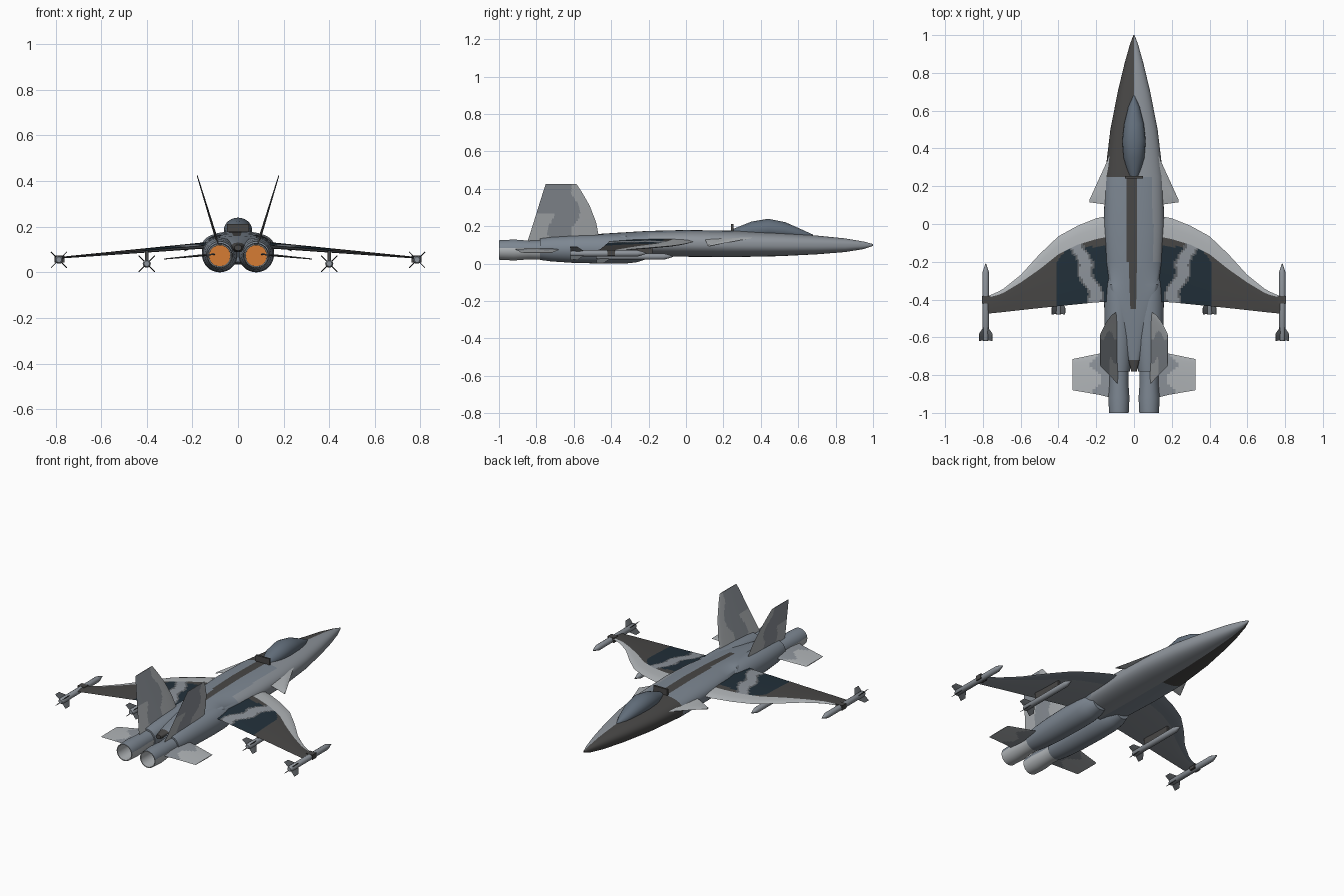
import bpy, bmesh, math
from mathutils import Vector

if "Cube" in bpy.data.objects:
    bpy.data.objects.remove(bpy.data.objects["Cube"])

def paint(name, hexa):
    rgb = [int(hexa[i:i + 2], 16) / 255 for i in (0, 2, 4)]
    col = [c / 12.92 if c < 0.04 else ((c + 0.055) / 1.055) ** 2.4 for c in rgb] + [1]
    m = bpy.data.materials.new(name)
    m.use_nodes = True
    m.diffuse_color = col
    m.node_tree.nodes["Principled BSDF"].inputs["Base Color"].default_value = col
    return m

BODY = paint("blue grey", "7d8792")
LIGHT = paint("light grey", "b2b6b9")
MID = paint("mid grey", "8f959c")
SLATE = paint("slate grey", "606468")
CHARCOAL = paint("charcoal", "484746")
NAVY = paint("dark navy", "22303a")
GLASS = paint("canopy blue grey", "626e7b")
ORANGE = paint("burner orange", "d67c34")

def finish(name, bm, mats, rule=None):
    """Turn a bmesh into a smooth object, colouring faces by the rule."""
    bmesh.ops.remove_doubles(bm, verts=bm.verts, dist=0.0002)
    bmesh.ops.recalc_face_normals(bm, faces=bm.faces)
    if rule:
        for f in bm.faces:
            f.material_index = mats.index(rule(f.calc_center_median(), f.normal))
    me = bpy.data.meshes.new(name)
    bm.to_mesh(me)
    bm.free()
    for m in mats:
        me.materials.append(m)
    ob = bpy.data.objects.new(name, me)
    bpy.context.collection.objects.link(ob)
    bpy.ops.object.select_all(action="DESELECT")
    ob.select_set(True)
    bpy.context.view_layer.objects.active = ob
    bpy.ops.object.shade_smooth_by_angle(angle=math.radians(38))

def loft(name, sections, mats, rule=None, cx=0, n=24, power=2.0):
    """Skin rings given as (y, half width, top z, bottom z)."""
    bm = bmesh.new()
    rings = []
    for y, w, top, bot in sections:
        ring = []
        for k in range(n):
            a = 2 * math.pi * k / n
            c, s = [math.copysign(abs(v) ** (2 / power), v) for v in (math.cos(a), math.sin(a))]
            ring.append(bm.verts.new((cx + w * c, y, (top + bot) / 2 + s * (top - bot) / 2)))
        rings.append(ring)
    for a, b in zip(rings, rings[1:]):
        for k in range(n):
            bm.faces.new((a[k - 1], a[k], b[k], b[k - 1]))
    bm.faces.new(rings[0])
    bm.faces.new(rings[-1])
    finish(name, bm, mats, rule)

def tube(name, profile, z, mats, **options):
    loft(name, [(y, r, z + r, z - r) for y, r in profile], mats, **options)

def box(name, centre, size):
    bpy.ops.mesh.primitive_cube_add(size=1, location=centre)
    ob = bpy.context.object
    ob.name = name
    ob.scale = size
    ob.data.materials.append(CHARCOAL)

def lerp_table(rows, s):
    """Read a table of (span, values...) at span s."""
    for a, b in zip(rows, rows[1:]):
        if s <= b[0]:
            t = (s - a[0]) / (b[0] - a[0])
            return [p + (q - p) * t for p, q in zip(a[1:], b[1:])]
    return rows[-1][1:]

def steps(a, b, n):
    return [a + (b - a) * k / n for k in range(n + 1)]

def panel(name, rows, spans, cuts, place, thick, mats, rule=None):
    """Thin wing from (span, chord lines...) rows; cuts = cells per chord strip."""
    bm = bmesh.new()
    skins = []
    for side in (1, -1):
        skin = []
        for s in spans:
            marks = lerp_table(rows, s)
            ys = [marks[0]]
            for p, q, c in zip(marks, marks[1:], cuts):
                ys += steps(p, q, c)[1:]
            frac = (s - spans[0]) / (spans[-1] - spans[0])
            line = []
            for y in ys:
                t = (y - ys[0]) / (ys[-1] - ys[0])
                h = side * thick(frac) * 1.9 * math.sqrt(t) * (1 - t)
                line.append(bm.verts.new(place(s, y, h)))
            skin.append(line)
        skins.append(skin)
        for a, b in zip(skin, skin[1:]):
            for j in range(len(a) - 1):
                bm.faces.new((a[j], a[j + 1], b[j + 1], b[j]))
    top, bot = skins
    for i in (0, -1):  # close root and tip
        for j in range(1, len(top[i])):
            bm.faces.new((top[i][j - 1], top[i][j], bot[i][j], bot[i][j - 1]))
    finish(name, bm, mats, rule)

# Fuselage: dark right nose half, paler left flank, dark spine strip and tail tip
def hull_rule(c, n):
    if (c.y > .25 and c.x < 0) or c.y < -.72:
        return CHARCOAL
    if c.y > -.45 and (c.y - .25) * -.04 - .05 < c.x < .012 and n.z > .5 and c.y < .25:
        return CHARCOAL
    return MID if c.x > 0 and (c.y > .25 or n.z < -.3 or (c.x > .1 and c.y > -.2)) else BODY

loft("fuselage", [(1, .003, .105, .095), (.95, .022, .118, .078), (.85, .05, .135, .062),
                  (.7, .086, .15, .05), (.5, .125, .165, .04), (.25, .155, .176, .035),
                  (0, .159, .18, .037), (-.2, .15, .175, .04), (-.31, .134, .169, .045),
                  (-.32, .132, .168, .09), (-.45, .105, .16, .09), (-.55, .073, .15, .09),
                  (-.72, .03, .13, .09), (-.78, .015, .12, .095)],
     [BODY, CHARCOAL, MID], hull_rule, n=96, power=2.4)

# Canopy and the dark bar behind it
loft("canopy", [(.68, .004, .155, .13), (.62, .03, .182, .13), (.53, .052, .222, .13),
                (.44, .062, .24, .13), (.35, .055, .225, .13), (.25, .025, .185, .13)], [GLASS])
box("canopy_bar", (0, .247, .19), (.095, .012, .045))

# Outlines: span, leading edge, (inner edge of the pale band,) trailing edge
WING = [(.1, .05, -.06, -.41), (.2, .03, -.08, -.415), (.3, -.01, -.11, -.425),
        (.4, -.065, -.16, -.435), (.5, -.16, -.24, -.445), (.6, -.27, -.31, -.456),
        (.7, -.35, -.37, -.467), (.78, -.385, -.392, -.475)]
CANARD = [(.13, .36, .1), (.235, .13, .115)]
TAIL = [(.1, -.67, -.925), (.18, -.685, -.905), (.325, -.715, -.88)]
FIN = [(.11, -.46, -.85), (.22, -.48, -.815), (.31, -.515, -.787), (.38, -.555, -.765),
       (.425, -.585, -.75)]
MISSILE_FIN = [(.01, -.33, -.405), (.05, -.37, -.41)]

# Camouflage rules
def wing_rule(c, n):
    x, y = abs(c.x), c.y
    band = y > lerp_table(WING, x)[1]
    if n.z < 0:
        return BODY if band else MID
    if band:
        return LIGHT
    patch = abs(x - .285 - (y + .15) * .33 - .012 * math.sin(40 * y))
    if x < .41 and patch < .042:
        return MID if patch < .03 else SLATE
    return CHARCOAL if x > .41 or y > -.12 - max(0, x - .35) * 1.4 else NAVY

def fin_rule(c, n):
    wave = .025 * math.sin(28 * c.z)
    return LIGHT if c.y > -.59 + wave or (c.z < .27 and c.y < -.72 + wave) else MID

def tail_rule(c, n):
    return MID if abs(c.x) < .2 + .03 * math.sin(40 * c.y) else LIGHT

def nozzle_rule(c, n):
    if abs(abs(c.x) - .08) < .01 and abs(c.z - .073) < .01:
        return ORANGE
    return BODY if n.z > .1 and c.z > .073 else LIGHT

def missile(name, x, y0, z):
    """Rocket with a pointed nose and four crossed tail fins."""
    shape = [(0, .002), (-.035, .014), (-.05, .018), (-.4, .018), (-.41, .012)]
    tube(name, [(y0 + y, r) for y, r in shape], z, [MID], cx=x, n=10)
    base = Vector((x, y0, z))
    for k in range(4):
        a = math.pi * (k / 2 + .25)
        out, across = Vector((math.cos(a), 0, math.sin(a))), Vector((-math.sin(a), 0, math.cos(a)))
        panel(name + "_fin", MISSILE_FIN, steps(.01, .05, 1), [3],
              lambda s, y, h: base + out * s + across * h + Vector((0, y, 0)),
              lambda f: .003, [SLATE])

for d, word in ((1, "left_"), (-1, "right_")):
    # Wing, canard, tailplane and fin
    panel(word + "wing", WING, steps(.1, .41, 31) + steps(.42, .78, 12), [4, 24],
          lambda s, y, h: (d * s, y, .122 - (s - .1) * .085 + h),
          lambda f: .02 - .015 * f, [LIGHT, MID, CHARCOAL, SLATE, NAVY, BODY], wing_rule)
    panel(word + "canard", CANARD, steps(.13, .235, 3), [5],
          lambda s, y, h: (d * s, y, .138 - (s - .13) * .4 + h), lambda f: .006, [LIGHT])
    panel(word + "tailplane", TAIL, steps(.1, .325, 15), [16],
          lambda s, y, h: (d * s, y, .08 - (s - .1) * .095 + h),
          lambda f: .008 - .005 * f, [LIGHT, MID], tail_rule)
    panel(word + "fin", FIN, steps(.11, .425, 24), [28],
          lambda s, y, h: (d * (.083 + (s - .11) * .305 + h), y, s),
          lambda f: .009 - .006 * f, [LIGHT, MID], fin_rule)

    # Engine pod and hollow nozzle with a glowing disc inside
    tube(word + "engine", [(-.2, .05), (-.26, .07), (-.32, .077), (-.42, .078), (-.6, .074),
                           (-.72, .066), (-.78, .058)], .078, [BODY], cx=d * .08, n=32)
    tube(word + "nozzle", [(-.75, .053), (-.84, .05), (-.92, .056), (-1, .052), (-1, .047),
                           (-.86, .046)], .073, [LIGHT, ORANGE, BODY], rule=nozzle_rule,
         cx=d * .08, n=32)

    # Missiles with their launch mounts
    missile(word + "tip_missile", d * .785, -.21, .055)
    missile(word + "inner_missile", d * .4, -.07, .038)
    box(word + "tip_mount", (d * .783, -.4, .058), (.045, .04, .03))
    box(word + "pylon", (d * .4, -.28, .07), (.014, .2, .05))
